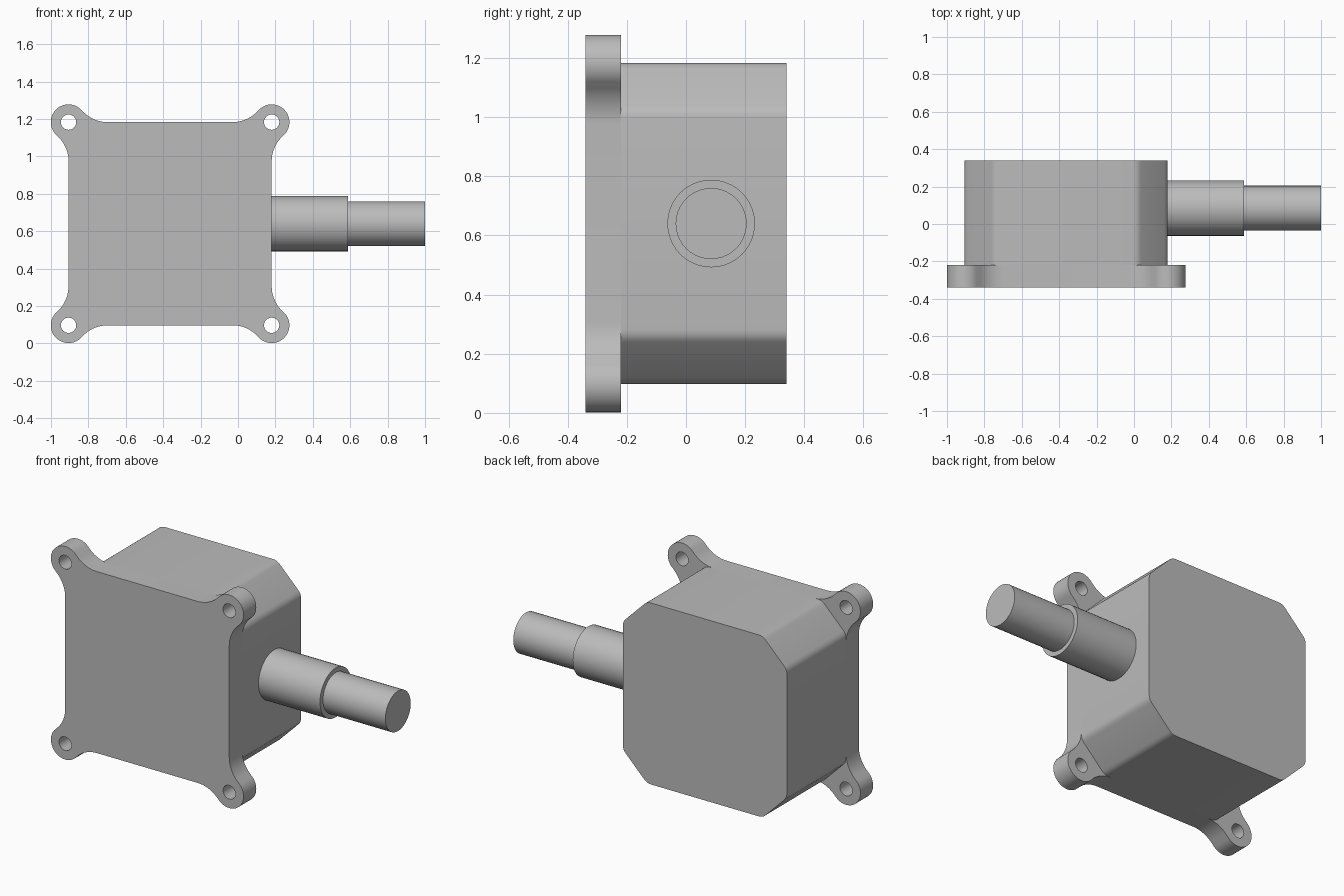
import bpy, bmesh, math
from mathutils import Matrix, Vector

cube = bpy.data.objects.get("Cube")
if cube:
    bpy.data.objects.remove(cube)

CX, CZ = -0.363, 0.64      # centre of the square housing
HALF = 0.543               # half width of the housing, also the hole offset
EAR, HOLE = 0.095, 0.041   # mounting ear and bolt hole radii
FRONT, SEAT, BACK = -0.34, -0.22, 0.34

metal = bpy.data.materials.new("grey metal")
metal.use_nodes = True
colour = (0.5, 0.5, 0.5, 1)
metal.diffuse_color = colour
metal.node_tree.nodes["Principled BSDF"].inputs["Base Color"].default_value = colour


def arc(cx, cy, r, start, end, n):
    return [(cx + r * math.cos(start + (end - start) * i / n),
             cy + r * math.sin(start + (end - start) * i / n)) for i in range(n + 1)]


def finish(obj):
    obj.data.materials.clear()
    obj.data.materials.append(metal)
    bpy.ops.object.select_all(action='DESELECT')
    obj.select_set(True)
    bpy.context.view_layer.objects.active = obj
    bpy.ops.object.shade_smooth_by_angle(angle=math.radians(30))


def slab(name, loops, y0, y1):
    """Extrude closed outlines (inner loops become holes) along y."""
    curve = bpy.data.curves.new(name, 'CURVE')
    curve.dimensions = '2D'
    curve.fill_mode = 'BOTH'
    curve.extrude = (y1 - y0) / 2
    for pts in loops:
        spline = curve.splines.new('POLY')
        spline.points.add(len(pts) - 1)
        for p, (u, v) in zip(spline.points, pts):
            p.co = (u, v, 0, 1)
        spline.use_cyclic_u = True
    temp = bpy.data.objects.new(name + "_outline", curve)
    bpy.context.collection.objects.link(temp)
    bpy.context.view_layer.update()
    mesh = bpy.data.meshes.new_from_object(
        temp.evaluated_get(bpy.context.evaluated_depsgraph_get()))
    bpy.data.objects.remove(temp)
    bm = bmesh.new()
    bm.from_mesh(mesh)
    bmesh.ops.remove_doubles(bm, verts=bm.verts, dist=1e-5)
    bmesh.ops.recalc_face_normals(bm, faces=bm.faces)
    bm.transform(Matrix.Translation((CX, (y0 + y1) / 2, CZ)) @ Matrix.Rotation(math.pi / 2, 4, 'X'))
    bm.to_mesh(mesh)
    bm.free()
    mesh.name = name
    obj = bpy.data.objects.new(name, mesh)
    bpy.context.collection.objects.link(obj)
    finish(obj)


def four_corners(pts):
    return [tuple(Matrix.Rotation(k * math.pi / 2, 2) @ Vector(p))
            for k in range(4) for p in pts]


# Mounting plate: rounded ears blended into the sides by tangent fillets
reach = 0.21
fillet = (reach ** 2 - EAR ** 2) / (2 * EAR)
lean = math.atan2(fillet, reach)
side = arc(HALF + fillet, HALF - reach, fillet, math.pi, math.pi / 2 + (math.pi / 2 - lean), 8)
ear = arc(HALF, HALF, EAR, lean - math.pi / 2, math.pi - lean, 24)
top = [(v, u) for u, v in reversed(side)]
corner = side + ear[1:-1] + top
holes = [arc(sx * HALF, sz * HALF, HOLE, 0, math.tau, 24)[:-1]
         for sx in (-1, 1) for sz in (-1, 1)]
slab("mounting_plate", [four_corners(corner)] + holes, FRONT, SEAT)

# Gearbox housing: square block with chamfered, slightly eased corners
cut, ease = 0.16, 0.025
turn = math.radians(45)
round_r = ease / math.tan(turn / 2)
low = arc(HALF - round_r, HALF - cut - ease, round_r, 0, turn, 4)
chamfer = low + [(v, u) for u, v in reversed(low)]
slab("housing", [four_corners(chamfer)], SEAT, BACK)


# Stepped output shaft
def shaft(name, radius, x0, x1):
    bpy.ops.mesh.primitive_cylinder_add(
        vertices=40, radius=radius, depth=x1 - x0,
        location=((x0 + x1) / 2, 0.085, CZ), rotation=(0, math.pi / 2, 0))
    obj = bpy.context.object
    obj.name = name
    finish(obj)


shaft("shaft_collar", 0.148, 0.17, 0.587)
shaft("shaft_end", 0.12, 0.58, 1.0)
